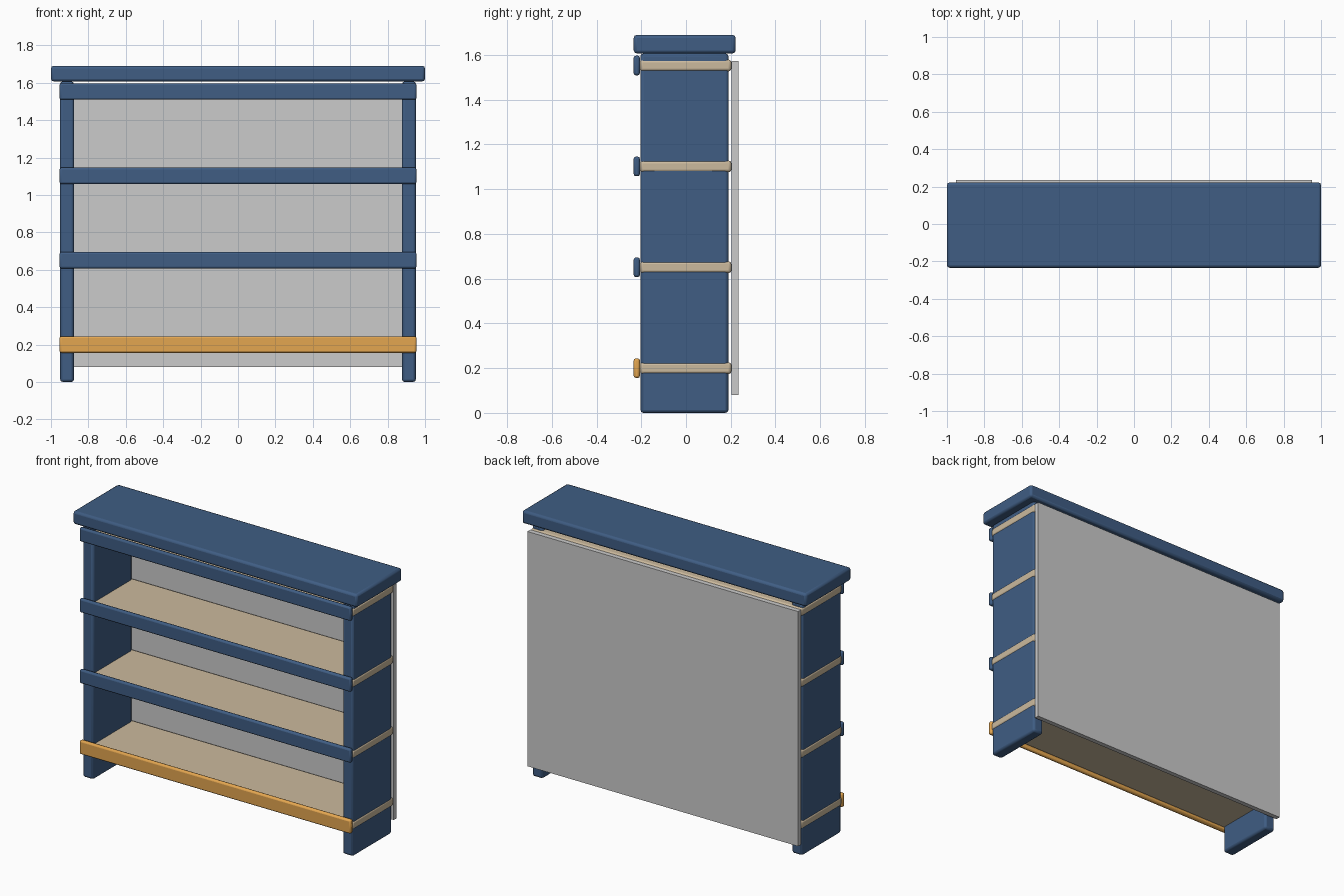
import bpy

if "Cube" in bpy.data.objects:
    bpy.data.objects.remove(bpy.data.objects["Cube"])


def material(name, rgb):
    m = bpy.data.materials.new(name)
    m.diffuse_color = (*rgb, 1)
    m.use_nodes = True
    m.node_tree.nodes["Principled BSDF"].inputs["Base Color"].default_value = m.diffuse_color
    return m


blue = material("blue_paint", (0.05, 0.11, 0.23))
tan = material("light_wood", (0.60, 0.49, 0.34))
orange = material("orange_paint", (0.77, 0.38, 0.08))


def board(name, x, y, z, mat=None, bevel=0.0):
    """Box spanning the given (min, max) ranges, with eased edges."""
    spans = (x, y, z)
    bpy.ops.mesh.primitive_cube_add(size=1, location=[(a + b) / 2 for a, b in spans])
    ob = bpy.context.object
    ob.name = name
    ob.scale = [b - a for a, b in spans]
    bpy.ops.object.transform_apply(location=False, rotation=False, scale=True)
    if mat:
        ob.data.materials.append(mat)
    if bevel:
        mod = ob.modifiers.new("eased_edges", 'BEVEL')
        mod.width = bevel
        mod.segments = 2
        bpy.ops.object.shade_smooth_by_angle()
    return ob


# Overhanging top
board("top", (-1, 1), (-0.234, 0.222), (1.607, 1.69), blue, 0.014)

# Side uprights
for name, s in (("left_side", -1), ("right_side", 1)):
    board(name, tuple(sorted((s * 0.877, s * 0.951))), (-0.204, 0.19),
          (0, 1.607), blue, 0.014)

# Shelves, each with a front edging strip; the lowest strip is orange
for i in range(4):
    z = 0.2 + i * 0.451
    board(f"shelf_{i + 1}", (-0.954, 0.954), (-0.207, 0.203),
          (z - 0.026, z + 0.026), tan, 0.012)
    board(f"edging_{i + 1}", (-0.954, 0.954), (-0.234, -0.206),
          (z - 0.044, z + 0.044), orange if i == 0 else blue, 0.01)

# Back panel
board("back_panel", (-0.953, 0.953), (0.204, 0.234), (0.08, 1.573))
